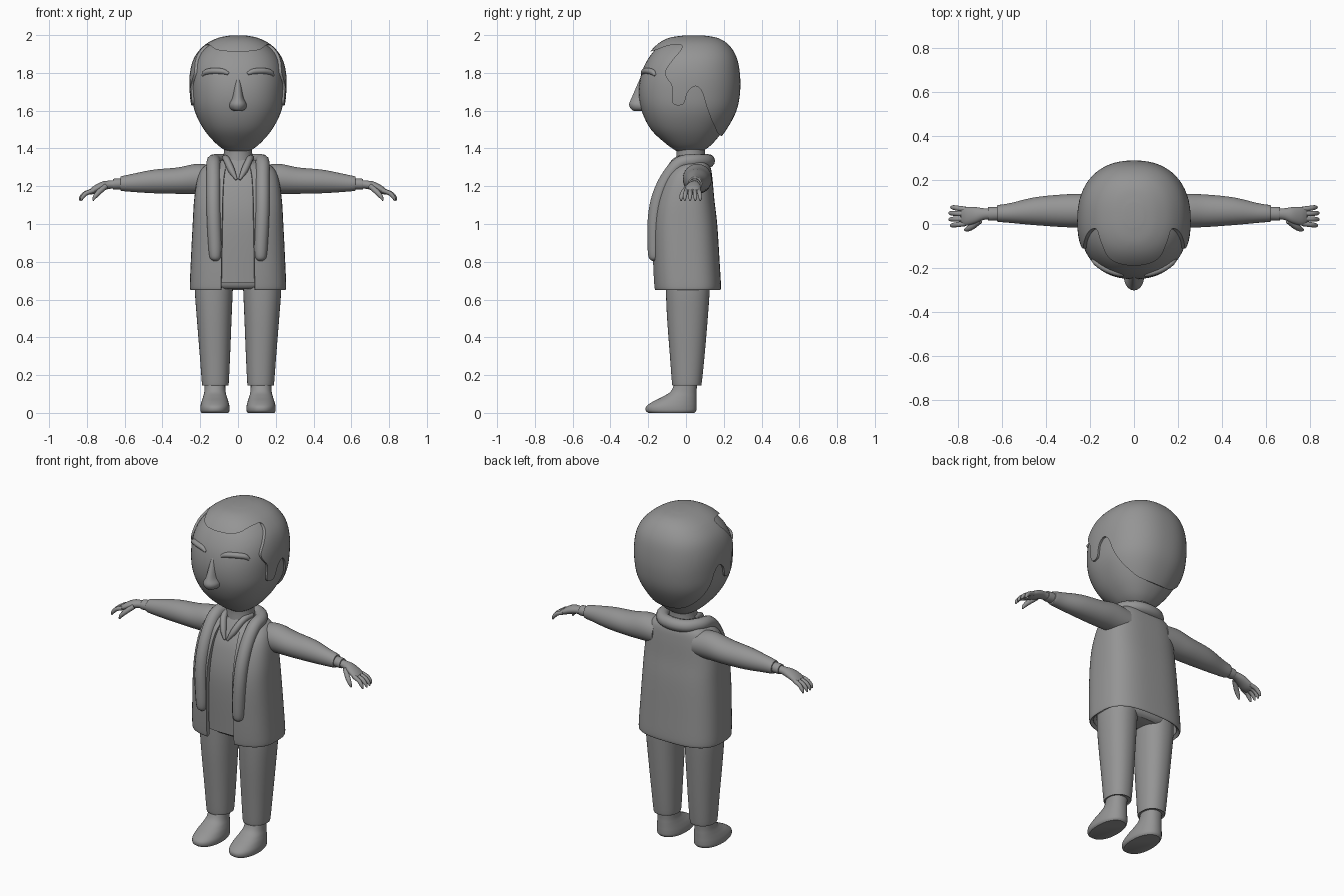
import bpy, bmesh, math

cube = bpy.data.objects.get("Cube")
if cube:
    bpy.data.objects.remove(cube, do_unlink=True)

clay = bpy.data.materials.new("plain_grey")
clay.use_nodes = True
grey = (0.3, 0.3, 0.3, 1)
clay.diffuse_color = grey
clay.node_tree.nodes["Principled BSDF"].inputs["Base Color"].default_value = grey
parts = []


def smooth_rows(rows, steps=5):
    """Catmull-Rom interpolation through rows of any width."""
    padded = [rows[0], *rows, rows[-1]]
    result = []
    for p, q, r, s in zip(padded, padded[1:], padded[2:], padded[3:]):
        for k in range(steps):
            t = k / steps
            result.append([b + t * ((c - a) + t * ((2*a - 5*b + 4*c - d) + t * (3*b - a - 3*c + d))) / 2
                           for a, b, c, d in zip(p, q, r, s)])
    return result + [list(rows[-1])]


def activate(obj):
    bpy.ops.object.select_all(action='DESELECT')
    obj.select_set(True)
    bpy.context.view_layer.objects.active = obj


def modify(obj, kind, **settings):
    mod = obj.modifiers.new(kind.title(), kind)
    for key, value in settings.items():
        setattr(mod, key, value)
    activate(obj)
    bpy.ops.object.modifier_apply(modifier=mod.name)


def finish(obj, mirror):
    obj.data.materials.clear()
    obj.data.materials.append(clay)
    if mirror:
        modify(obj, 'MIRROR', use_mirror_merge=False)
    parts.append(obj)
    return obj


def from_bmesh(name, bm):
    bmesh.ops.recalc_face_normals(bm, faces=bm.faces[:])
    mesh = bpy.data.meshes.new(name)
    bm.to_mesh(mesh)
    bm.free()
    obj = bpy.data.objects.new(name, mesh)
    bpy.context.collection.objects.link(obj)
    return obj


def loft(name, rows, axis='z', power=2.0, sides=40, gap=0.0, mirror=False):
    """Skin superellipse rings; a row is (position, centre, half width, low, high)."""
    bm = bmesh.new()
    rings = []
    count = sides + 1 if gap else sides
    for pos, centre, half, low, high in smooth_rows(rows):
        ring = []
        for k in range(count):
            angle = gap + (math.tau - 2 * gap) * k / sides
            s, c = math.sin(angle), math.cos(angle)
            a = centre + half * math.copysign(abs(s) ** (2 / power), s)
            b = (low + high) / 2 - (high - low) / 2 * math.copysign(abs(c) ** (2 / power), c)
            ring.append(bm.verts.new((a, b, pos) if axis == 'z' else (pos, a, b)))
        rings.append(ring)
    for lower, upper in zip(rings, rings[1:]):
        for k in range(sides):
            n = (k + 1) % count
            bm.faces.new((lower[k], lower[n], upper[n], upper[k]))
    if not gap:
        bm.faces.new(rings[0])
        bm.faces.new(rings[-1])
    return finish(from_bmesh(name, bm), mirror)


def tube(name, points, mirror=False):
    """Round tube through points of (x, y, z, radius)."""
    curve = bpy.data.curves.new(name, 'CURVE')
    curve.dimensions = '3D'
    curve.bevel_depth = 1
    curve.bevel_resolution = 4
    curve.use_fill_caps = True
    path = smooth_rows(points)
    spline = curve.splines.new('POLY')
    spline.points.add(len(path) - 1)
    for point, (x, y, z, radius) in zip(spline.points, path):
        point.co = (x, y, z, 1)
        point.radius = radius
    obj = bpy.data.objects.new(name, curve)
    bpy.context.collection.objects.link(obj)
    activate(obj)
    bpy.ops.object.convert(target='MESH')
    return finish(bpy.context.view_layer.objects.active, mirror)


# Head and neck
head_power = 2.3
head_rows = [(1.38, 0, .05, -.04, .08), (1.42, 0, .11, -.1, .135), (1.5, 0, .18, -.185, .2),
             (1.6, 0, .23, -.235, .255), (1.7, 0, .245, -.25, .275), (1.8, 0, .243, -.235, .273),
             (1.88, 0, .218, -.197, .255), (1.94, 0, .165, -.145, .215),
             (1.973, 0, .1, -.085, .16), (1.985, 0, .04, -.01, .09)]
loft("head", head_rows, power=head_power, sides=64)
loft("neck", [(1.28, 0, .085, -.06, .11), (1.38, 0, .075, -.05, .1), (1.44, 0, .08, -.06, .11)])


def face_y(x, z):
    _, _, half, low, high = min(smooth_rows(head_rows, 20), key=lambda row: abs(row[0] - z))
    bulge = max(0, 1 - abs(x / half) ** head_power) ** (1 / head_power)
    return (low + high) / 2 - (high - low) / 2 * bulge


# Hair: an enlarged head trimmed by the hairline profile
hair = loft("hair", head_rows, power=head_power, sides=64)
grow, middle = 1.045, (0, .02, 1.7)
for vert in hair.data.vertices:
    vert.co = [m + (v - m) * grow for v, m in zip(vert.co, middle)]
hairline = [(-.32, 1.89), (-.18, 1.915), (-.1, 1.943), (-.03, 1.95), (-.025, 1.925), (-.07, 1.87),
            (-.11, 1.81), (-.1, 1.77), (-.075, 1.73), (-.07, 1.64), (-.015, 1.635), (.01, 1.7),
            (.05, 1.73), (.085, 1.7), (.11, 1.62), (.15, 1.52), (.2, 1.46), (.4, 1.42)]
bm = bmesh.new()
outline = [bm.verts.new((-.5, y, z)) for y, z in smooth_rows(hairline) + [(.4, 2.2), (-.32, 2.2)]]
side = bm.faces.new(outline)
extruded = bmesh.ops.extrude_face_region(bm, geom=[side])["geom"]
bmesh.ops.translate(bm, vec=(1, 0, 0), verts=[g for g in extruded if isinstance(g, bmesh.types.BMVert)])
cutter = from_bmesh("hairline_cutter", bm)
cutter.hide_render = True
modify(hair, 'BOOLEAN', operation='INTERSECT', solver='EXACT', object=cutter)
bpy.data.objects.remove(cutter, do_unlink=True)

# Nose and eyebrows
loft("nose", [(1.597, 0, .018, -.275, -.2), (1.61, 0, .04, -.292, -.18), (1.635, 0, .045, -.301, -.18),
              (1.67, 0, .03, -.287, -.18), (1.74, 0, .02, -.257, -.18), (1.79, 0, .01, -.235, -.18)])
brow = [(.05, 1.795, .008), (.08, 1.807, .015), (.13, 1.81, .016), (.17, 1.803, .015), (.188, 1.785, .007)]
tube("eyebrows", [(x, face_y(x, z) + .002, z, r) for x, z, r in brow], mirror=True)

# Shirt and its collar
loft("shirt", [(.69, 0, .22, -.145, .15), (1, 0, .21, -.158, .14), (1.18, 0, .19, -.13, .12),
               (1.28, 0, .15, -.085, .1), (1.34, 0, .08, -.05, .09)], power=2.6)
tube("shirt_collar", [(.07, .03, 1.35, .016), (.06, -.045, 1.34, .018), (.035, -.09, 1.285, .018),
                      (.008, -.115, 1.235, .006)], mirror=True)

# Open coat with a rolled collar
coat = loft("coat", [(.65, 0, .25, -.163, .178), (.67, 0, .255, -.17, .185), (.8, 0, .25, -.177, .178),
                     (1, 0, .24, -.18, .165), (1.13, 0, .232, -.16, .15), (1.24, 0, .215, -.12, .14),
                     (1.3, 0, .185, -.075, .13), (1.335, 0, .13, -.02, .11)],
            power=2.9, sides=56, gap=.22)
modify(coat, 'SOLIDIFY', thickness=.022, offset=-1)
roll = [(.12, -.168, .805, .012), (.12, -.168, .825, .03), (.122, -.168, .9, .036),
        (.128, -.165, 1.03, .037), (.13, -.145, 1.14, .037), (.13, -.1, 1.24, .037),
        (.13, -.035, 1.318, .037), (.122, .04, 1.334, .037), (.075, .1, 1.334, .036)]
tube("rolled_collar", roll + [(0, .118, 1.334, .036)] + [(-x, y, z, r) for x, y, z, r in reversed(roll)])

# Sleeves, cuffs and palms
loft("sleeves", [(.13, .06, .075, 1.16, 1.31), (.22, .06, .077, 1.16, 1.318), (.32, .06, .074, 1.16, 1.299),
                 (.45, .058, .063, 1.163, 1.287), (.56, .05, .045, 1.17, 1.265),
                 (.615, .048, .038, 1.175, 1.253), (.622, .048, .034, 1.18, 1.248)],
     axis='x', mirror=True)
loft("cuffs", [(.6, .047, .03, 1.185, 1.243), (.655, .046, .031, 1.183, 1.24),
               (.662, .046, .028, 1.187, 1.236)], axis='x', mirror=True)
loft("palms", [(.64, .045, .024, 1.188, 1.233), (.68, .045, .026, 1.186, 1.23), (.72, .04, .037, 1.175, 1.224),
               (.76, .035, .042, 1.16, 1.204), (.785, .035, .037, 1.155, 1.184)],
     axis='x', mirror=True)

# Fingers fan out and curl down
for number, (spread, reach) in enumerate([(-.032, .9), (-.01, 1), (.012, 1), (.033, .88)], 1):
    y = .034 + spread
    tube(f"finger_{number}", [(.765, y, 1.177, .012), (.765 + .042 * reach, y + spread * .15, 1.163, .0115),
                              (.765 + .065 * reach, y + spread * .25, 1.142, .01),
                              (.765 + .074 * reach, y + spread * .25, 1.124, .004)], mirror=True)
tube("thumbs", [(.7, .015, 1.2, .014), (.735, -.012, 1.17, .014), (.757, -.024, 1.145, .011),
                (.768, -.026, 1.124, .004)], mirror=True)

# Trousers
loft("hips", [(.655, 0, .17, -.09, .11), (.68, 0, .21, -.11, .13), (.76, 0, .21, -.12, .14)], power=2.6)
loft("trouser_legs", [(.15, .12, .067, -.07, .078), (.157, .12, .071, -.074, .083),
                      (.3, .122, .08, -.085, .098), (.5, .126, .092, -.1, .115),
                      (.64, .128, .1, -.106, .125), (.72, .125, .1, -.106, .128)], power=2.2, mirror=True)

# Shoes
loft("shoes", [(0, .122, .07, -.2, .045), (.012, .122, .077, -.213, .054), (.035, .122, .077, -.21, .056),
               (.06, .122, .071, -.175, .056), (.085, .122, .063, -.125, .056),
               (.115, .122, .056, -.08, .056), (.17, .122, .054, -.056, .06)],
     power=2.2, mirror=True)

# Soft shading with crisp hems
bpy.ops.object.select_all(action='DESELECT')
for part in parts:
    part.select_set(True)
bpy.context.view_layer.objects.active = parts[0]
bpy.ops.object.shade_smooth_by_angle(angle=math.radians(40))
